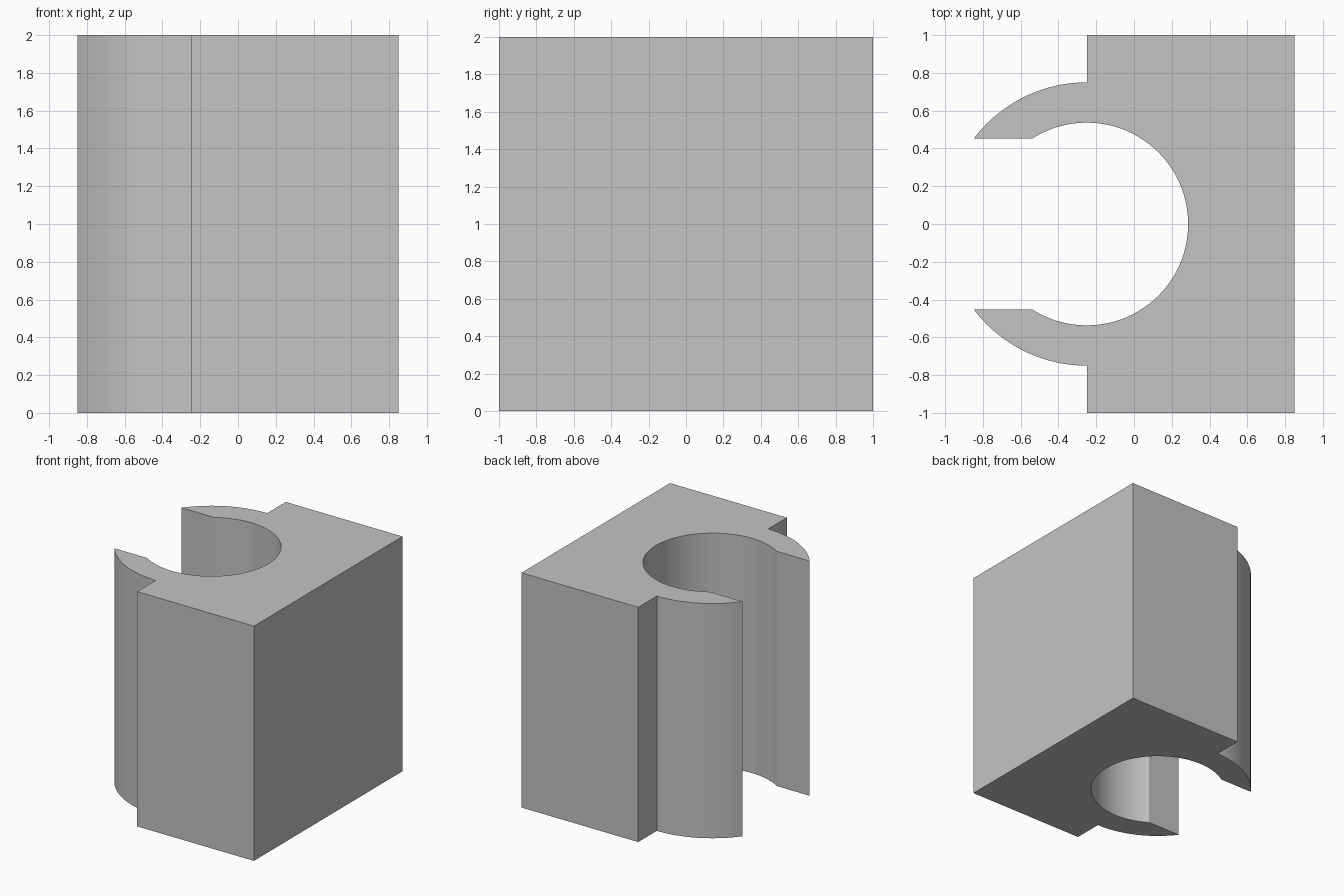
import bpy
import bmesh
from math import asin, cos, sin, pi, radians

cube = bpy.data.objects.get("Cube")
if cube:
    bpy.data.objects.remove(cube, do_unlink=True)

HEIGHT = 2.0
BLOCK_LEFT, BLOCK_RIGHT, HALF_DEPTH = -0.25, 0.85, 1.0
BORE_RADIUS, SLEEVE_RADIUS = 0.5365, 0.75
MOUTH = 0.452  # half width of the slot between the jaws


def arc(radius, start, end, steps):
    """Points on a circle about the bore axis."""
    angles = [start + (end - start) * i / steps for i in range(steps + 1)]
    return [(BLOCK_LEFT + radius * cos(a), radius * sin(a)) for a in angles]


# Half of the clip outline: block corner, outer sleeve, jaw tip, bore
jaw_tip = pi - asin(MOUTH / SLEEVE_RADIUS)
bore_lip = pi - asin(MOUTH / BORE_RADIUS)
half = [(BLOCK_RIGHT, HALF_DEPTH), (BLOCK_LEFT, HALF_DEPTH)]
half += arc(SLEEVE_RADIUS, pi / 2, jaw_tip, 20)
half += arc(BORE_RADIUS, bore_lip, 0, 48)

# Mirror it across the middle, sharing the deepest point of the bore
outline = half + [(x, -y) for x, y in reversed(half[:-1])]

# Extrude the outline upward
bm = bmesh.new()
base = bm.faces.new([bm.verts.new((x, y, 0)) for x, y in outline])
top = bmesh.ops.extrude_face_region(bm, geom=[base], use_keep_orig=True)
bmesh.ops.translate(bm, vec=(0, 0, HEIGHT),
                    verts=[v for v in top["geom"] if isinstance(v, bmesh.types.BMVert)])
bmesh.ops.recalc_face_normals(bm, faces=bm.faces)
mesh = bpy.data.meshes.new("clip_block")
bm.to_mesh(mesh)
bm.free()

# Plain grey material
grey = bpy.data.materials.new("light_grey")
grey.use_nodes = True
colour = (0.55, 0.55, 0.55, 1)
grey.diffuse_color = colour
grey.node_tree.nodes["Principled BSDF"].inputs["Base Color"].default_value = colour
mesh.materials.append(grey)

clip = bpy.data.objects.new("clip_block", mesh)
bpy.context.collection.objects.link(clip)
bpy.ops.object.select_all(action="DESELECT")
clip.select_set(True)
bpy.context.view_layer.objects.active = clip
bpy.ops.object.shade_smooth_by_angle(angle=radians(25))
